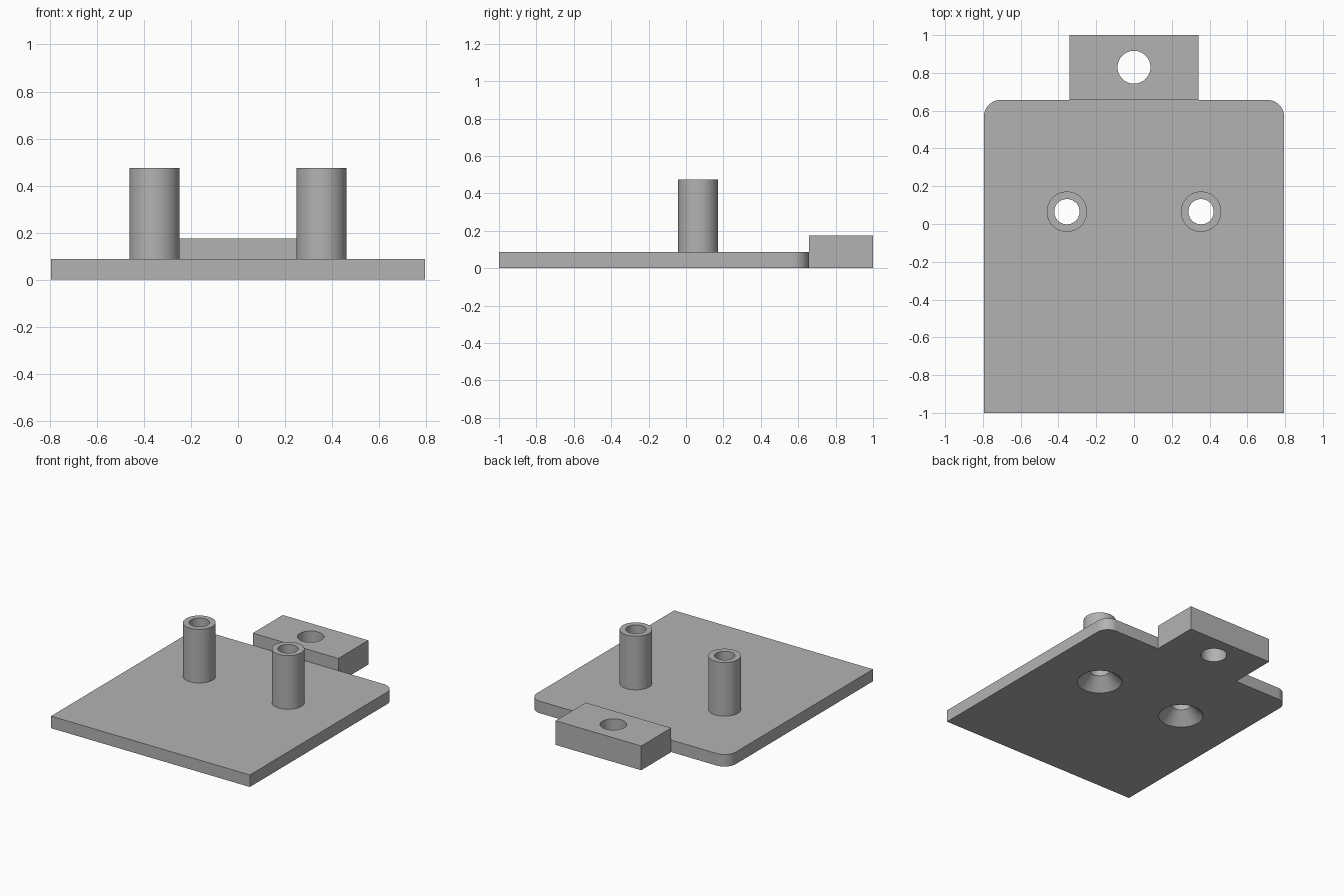
import bpy, bmesh
from math import pi, sin, cos, radians

cube = bpy.data.objects.get("Cube")
if cube:
    bpy.data.objects.remove(cube, do_unlink=True)

grey = bpy.data.materials.new("plain grey")
grey.use_nodes = True
colour = (0.45, 0.45, 0.45, 1)
grey.diffuse_color = colour
grey.node_tree.nodes["Principled BSDF"].inputs["Base Color"].default_value = colour

SEGMENTS = 64
HALF_WIDTH, FRONT, BACK, PLATE_TOP = 0.795, -1.0, 0.657, 0.087
TAB_HALF, TAB_TOP = 0.342, 0.175
POST_X, POST_Y, POST_TOP = 0.355, 0.065, 0.475
POST_RADIUS, BORE_RADIUS, SINK_RADIUS = 0.107, 0.067, 0.15
CORNER = 0.09


def add_object(name, bm):
    bmesh.ops.recalc_face_normals(bm, faces=bm.faces)
    mesh = bpy.data.meshes.new(name)
    bm.to_mesh(mesh)
    bm.free()
    mesh.materials.append(grey)
    obj = bpy.data.objects.new(name, mesh)
    bpy.context.collection.objects.link(obj)
    return obj


def prism(name, outline, top):
    """Extrude an outline from the ground up to a height."""
    bm = bmesh.new()
    face = bm.faces.new([bm.verts.new((x, y, 0)) for x, y in outline])
    new = bmesh.ops.extrude_face_region(bm, geom=[face])["geom"]
    verts = [v for v in new if isinstance(v, bmesh.types.BMVert)]
    bmesh.ops.translate(bm, verts=verts, vec=(0, 0, top))
    return add_object(name, bm)


def lathe(name, profile, x, y, closed):
    """Turn a (radius, height) profile; closed makes a tube, open gets caps."""
    bm = bmesh.new()
    rings = [[bm.verts.new((x + r * cos(2 * pi * i / SEGMENTS),
                            y + r * sin(2 * pi * i / SEGMENTS), z))
              for i in range(SEGMENTS)] for r, z in profile]
    pairs = list(zip(rings, rings[1:]))
    if closed:
        pairs.append((rings[-1], rings[0]))
    else:
        bm.faces.new(rings[0])
        bm.faces.new(rings[-1])
    for a, b in pairs:
        for i in range(SEGMENTS):
            j = (i + 1) % SEGMENTS
            bm.faces.new((a[i], a[j], b[j], b[i]))
    return add_object(name, bm)


def cut(target, cutter):
    """Apply a boolean cut and discard the cutter."""
    cutter.hide_render = True
    mod = target.modifiers.new("hole", 'BOOLEAN')
    mod.operation = 'DIFFERENCE'
    mod.solver = 'EXACT'
    mod.object = cutter
    bpy.context.view_layer.objects.active = target
    bpy.ops.object.modifier_apply(modifier=mod.name)
    bpy.data.objects.remove(cutter, do_unlink=True)


# Base plate with rounded back corners
arc = [(HALF_WIDTH - CORNER + CORNER * cos(radians(a)),
        BACK - CORNER + CORNER * sin(radians(a))) for a in range(0, 91, 6)]
right_side = [(HALF_WIDTH, FRONT)] + arc
plate = prism("base_plate", right_side + [(-x, y) for x, y in reversed(right_side)], PLATE_TOP)

# Raised mounting tab with a through hole
tab = prism("mounting_tab", [(-TAB_HALF, BACK), (TAB_HALF, BACK),
                             (TAB_HALF, 1), (-TAB_HALF, 1)], TAB_TOP)
cut(tab, lathe("tab_cutter", [(0.087, -0.1), (0.087, 0.3)], 0, 0.83, False))

# Hollow posts, with countersunk bores through the plate
parts = [plate, tab]
for side, x in (("left", POST_X), ("right", -POST_X)):
    slope = (SINK_RADIUS - BORE_RADIUS) / PLATE_TOP
    cut(plate, lathe("countersink_cutter", [(SINK_RADIUS + slope * 0.02, -0.02),
                                            (BORE_RADIUS, PLATE_TOP - 0.002),
                                            (BORE_RADIUS, 0.2)], x, POST_Y, False))
    parts.append(lathe(side + "_post", [(POST_RADIUS, PLATE_TOP), (POST_RADIUS, POST_TOP),
                                        (BORE_RADIUS, POST_TOP), (BORE_RADIUS, PLATE_TOP)],
                       x, POST_Y, True))

# Smooth the round walls and keep the edges sharp
bpy.ops.object.select_all(action='DESELECT')
for part in parts:
    part.select_set(True)
bpy.context.view_layer.objects.active = plate
bpy.ops.object.shade_smooth_by_angle(angle=radians(30))
